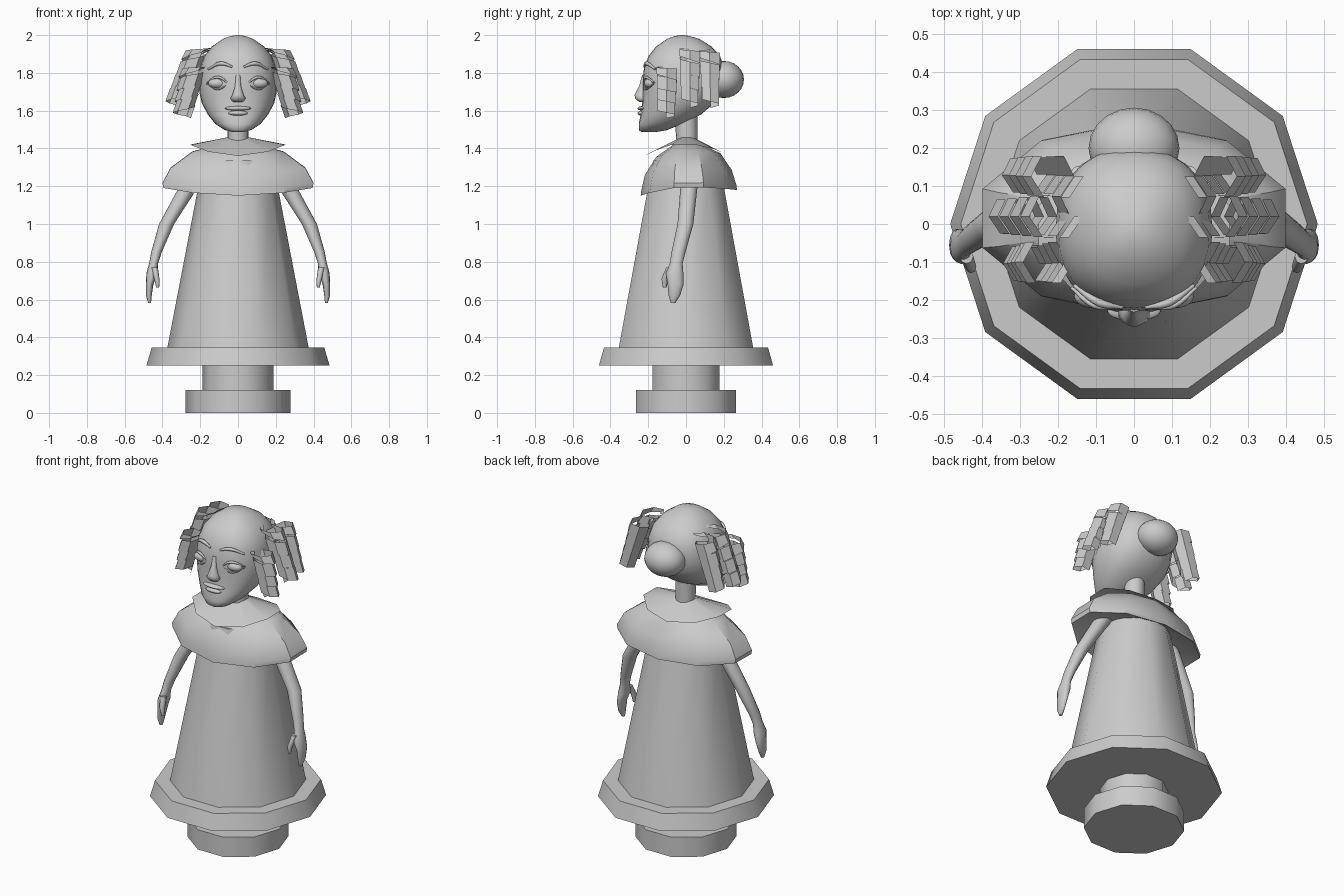
import bpy, bmesh, math
from mathutils import Vector

cube = bpy.data.objects.get("Cube")
if cube:
    bpy.data.objects.remove(cube)

grey = bpy.data.materials.new("plain_grey")
grey.use_nodes = True
grey.diffuse_color = (0.6, 0.6, 0.6, 1)
grey.node_tree.nodes["Principled BSDF"].inputs["Base Color"].default_value = (0.6, 0.6, 0.6, 1)


def finish(ob, smooth=40, mirror=False):
    """Give an object its material, shading and optional mirrored twin."""
    ob.data.materials.append(grey)
    if mirror:
        ob.modifiers.new("mirror", 'MIRROR')
    bpy.ops.object.select_all(action='DESELECT')
    ob.select_set(True)
    bpy.context.view_layer.objects.active = ob
    if smooth:
        bpy.ops.object.shade_smooth_by_angle(angle=math.radians(smooth))
    return ob


def mesh_object(name, bm):
    bmesh.ops.recalc_face_normals(bm, faces=bm.faces)
    me = bpy.data.meshes.new(name)
    bm.to_mesh(me)
    bm.free()
    ob = bpy.data.objects.new(name, me)
    bpy.context.collection.objects.link(ob)
    return ob


def spow(v, p):
    return math.copysign(abs(v) ** p, v)


def loft(name, rings, n=10, phase=0.0, power=1.0, dip=(0, 0), caps=True, smooth=40, mirror=False):
    """Skin level rings (z, cx, cy, rx, ry); dip lowers the front and back."""
    bm = bmesh.new()
    widest = max(r[4] for r in rings)
    loops = []
    for z, cx, cy, rx, ry in rings:
        loop = []
        for i in range(n):
            a = math.tau * (i + phase) / n
            s, c = math.sin(a), math.cos(a)
            drop = (dip[0] if c > 0 else dip[1]) * c * c * ry / widest
            loop.append(bm.verts.new((cx + rx * spow(s, power), cy - ry * spow(c, power), z - drop)))
        loops.append(loop)
    for lo, hi in zip(loops, loops[1:]):
        for i in range(n):
            j = (i + 1) % n
            bm.faces.new((lo[i], lo[j], hi[j], hi[i]))
    if caps:
        bm.faces.new(loops[0])
        bm.faces.new(loops[-1])
    return finish(mesh_object(name, bm), smooth, mirror)


def round_rings(*profile):
    return [(z, 0, 0, r, r) for r, z in profile]


def ball(name, centre, radii, mirror=False):
    bm = bmesh.new()
    bmesh.ops.create_uvsphere(bm, u_segments=20, v_segments=12, radius=1)
    bmesh.ops.scale(bm, vec=radii, verts=bm.verts)
    bmesh.ops.translate(bm, vec=centre, verts=bm.verts)
    return finish(mesh_object(name, bm), 60, mirror)


def strand(name, points, thickness, mirror=True):
    """Rounded strip along a smooth path, thin at both ends."""
    cu = bpy.data.curves.new(name, 'CURVE')
    cu.dimensions = '3D'
    cu.bevel_depth = thickness
    cu.bevel_resolution = 2
    cu.resolution_u = 6
    cu.use_fill_caps = True
    sp = cu.splines.new('BEZIER')
    sp.bezier_points.add(len(points) - 1)
    for k, (bp, p) in enumerate(zip(sp.bezier_points, points)):
        bp.co = p
        bp.radius = 0.5 if k in (0, len(points) - 1) else 1
        bp.handle_left_type = bp.handle_right_type = 'AUTO'
    ob = bpy.data.objects.new(name, cu)
    bpy.context.collection.objects.link(ob)
    bpy.ops.object.select_all(action='DESELECT')
    ob.select_set(True)
    bpy.context.view_layer.objects.active = ob
    bpy.ops.object.convert(target='MESH')
    return finish(bpy.context.object, 60, mirror)


def curl(name, top, bottom, turns=4, radius=0.056, width=0.07, sides=6):
    """Hanging six-sided ribbon spiral with a pointed start at the scalp."""
    top, bottom = Vector(top), Vector(bottom)
    bm = bmesh.new()
    steps = turns * sides
    pairs = []
    for i in range(steps + 1):
        t = i / steps
        a = math.tau * i / sides + math.pi
        grow = min(1, 0.1 + i / 5)
        r = radius * (1.15 - 0.25 * t)
        p = top.lerp(bottom, t) + Vector((math.cos(a) * r, math.sin(a) * r, 0))
        half = Vector((-0.012, 0, width * grow / 2))
        pairs.append((bm.verts.new(p + half), bm.verts.new(p - half)))
    for (a, b), (c, d) in zip(pairs, pairs[1:]):
        bm.faces.new((a, b, d, c))
    return finish(mesh_object(name, bm), 0, True)


# Pedestal, column, brim and skirt, all ten-sided with a corner on the x axis
side_corner = 0.5
loft("pedestal", round_rings((0.277, 0), (0.277, 0.12)), phase=side_corner)
loft("column", round_rings((0.187, 0.11), (0.187, 0.27)), phase=side_corner)
loft("brim", round_rings((0.485, 0.25), (0.457, 0.345)), phase=side_corner)
loft("skirt", round_rings((0.375, 0.34), (0.21, 1.2), (0.18, 1.34)), phase=side_corner)

# Shoulder cape, pointed at the centre front, with a hollow underside
loft("cape", [
    (1.24, 0, 0.01, 0.19, 0.19),
    (1.195, 0, 0.015, 0.415, 0.255),
    (1.22, 0, 0.015, 0.42, 0.252),
    (1.3, 0, 0.012, 0.375, 0.23),
    (1.385, 0, 0.012, 0.255, 0.17),
    (1.43, 0, 0.0, 0.08, 0.07)], dip=(0.045, 0.015), smooth=30)

# Thin collar and neck
loft("collar", [
    (1.425, 0, -0.015, 0.265, 0.205),
    (1.46, 0, 0.0, 0.06, 0.06)], dip=(0.065, 0.045), caps=False)
loft("neck", [(1.4, 0, 0.005, 0.056, 0.055), (1.6, 0, 0.0, 0.056, 0.06)], n=16)

# Arms, hands and thumbs
loft("arms", [
    (1.34, 0.17, 0.02, 0.05, 0.05),
    (1.19, 0.265, 0.015, 0.05, 0.045),
    (1.0, 0.378, -0.003, 0.04, 0.042),
    (0.85, 0.432, -0.04, 0.028, 0.037),
    (0.79, 0.447, -0.052, 0.024, 0.034),
    (0.74, 0.455, -0.06, 0.03, 0.046),
    (0.68, 0.468, -0.055, 0.02, 0.042),
    (0.62, 0.472, -0.062, 0.015, 0.03),
    (0.583, 0.468, -0.068, 0.008, 0.012)], n=12, smooth=60, mirror=True)
loft("thumbs", [
    (0.77, 0.442, -0.085, 0.018, 0.02),
    (0.71, 0.43, -0.112, 0.014, 0.018),
    (0.665, 0.425, -0.113, 0.008, 0.01)], n=8, smooth=60, mirror=True)

# Head: rings of height, half width, front and back
head_rings = [
    (1.487, 0.03, -0.235, -0.16), (1.497, 0.07, -0.25, -0.1),
    (1.53, 0.12, -0.25, -0.02), (1.58, 0.16, -0.24, 0.08),
    (1.64, 0.192, -0.232, 0.15), (1.7, 0.205, -0.23, 0.185),
    (1.76, 0.207, -0.23, 0.2), (1.83, 0.2, -0.222, 0.2),
    (1.89, 0.178, -0.198, 0.18), (1.94, 0.138, -0.158, 0.135),
    (1.98, 0.08, -0.1, 0.07), (1.995, 0.04, -0.06, 0.02), (2.0, 0.01, -0.03, -0.01)]
loft("head", [(z, 0, (f + b) / 2, w, (b - f) / 2) for z, w, f, b in head_rings],
     n=28, power=0.88, smooth=70)
ball("hair_bun", (0, 0.2, 1.765), (0.12, 0.107, 0.098))

# Face
ball("eyes", (0.108, -0.19, 1.745), (0.05, 0.032, 0.028), mirror=True)
strand("upper_eyelids", [(0.05, -0.222, 1.745), (0.105, -0.215, 1.777), (0.165, -0.168, 1.748)], 0.008)
strand("lower_eyelids", [(0.05, -0.222, 1.742), (0.105, -0.214, 1.714), (0.165, -0.17, 1.742)], 0.005)
strand("eyebrows", [(0.03, -0.22, 1.832), (0.09, -0.208, 1.85), (0.158, -0.162, 1.82)], 0.011)
loft("nose", [
    (1.79, 0, -0.222, 0.012, 0.01),
    (1.73, 0, -0.23, 0.016, 0.018),
    (1.685, 0, -0.238, 0.03, 0.034),
    (1.665, 0, -0.236, 0.042, 0.034),
    (1.645, 0, -0.228, 0.026, 0.018)], n=14, smooth=70)
ball("upper_lip", (0, -0.23, 1.612), (0.07, 0.026, 0.012))
ball("lower_lip", (0, -0.232, 1.587), (0.052, 0.024, 0.014))

# Ringlets, three on each side
curl("front_ringlets", (0.235, -0.1, 1.83), (0.288, -0.105, 1.595))
curl("middle_ringlets", (0.21, 0.02, 1.93), (0.335, 0.02, 1.65))
curl("back_ringlets", (0.21, 0.125, 1.92), (0.295, 0.13, 1.65))
